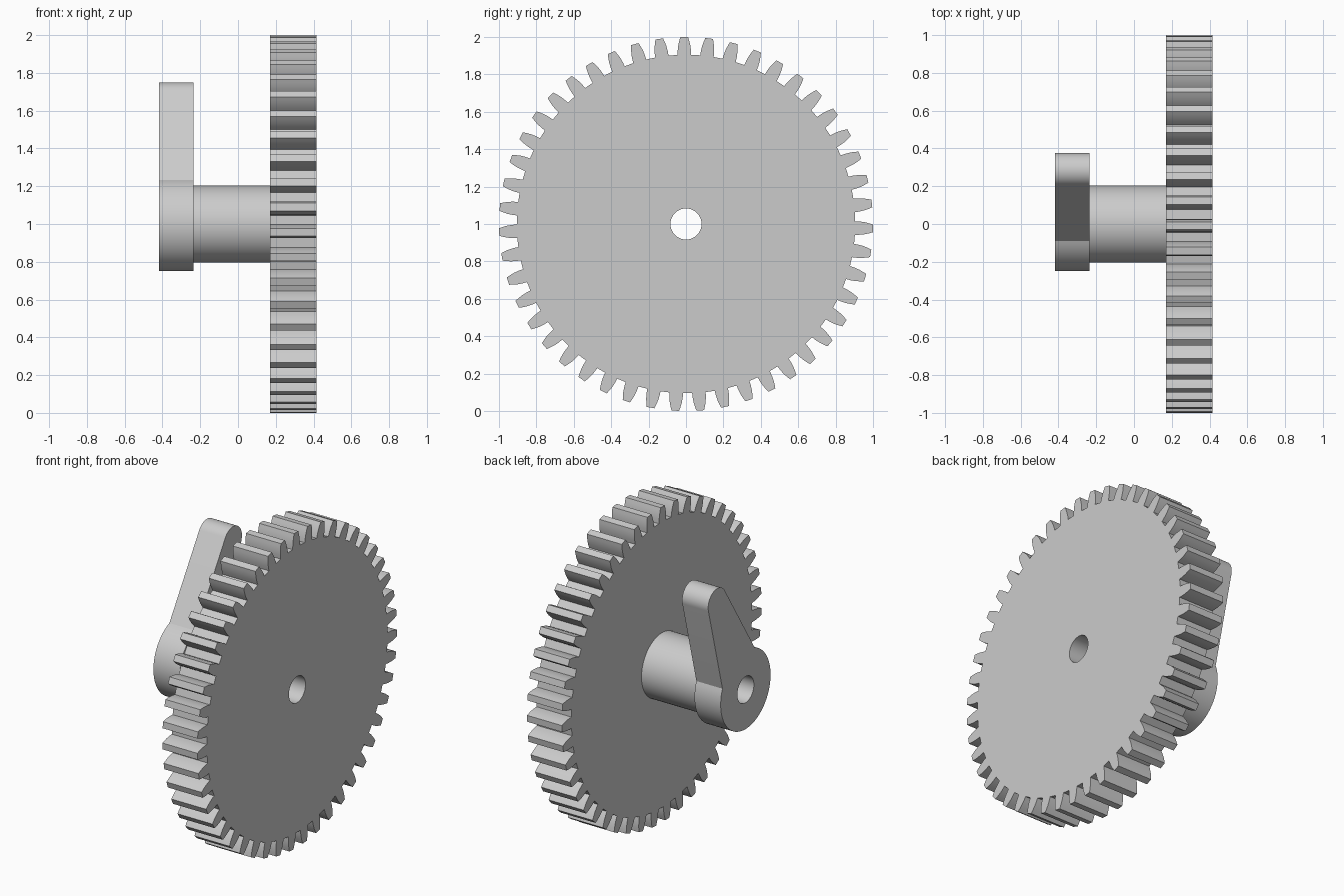
import bpy, bmesh
from math import sin, cos, pi, radians, atan2, hypot, asin
from mathutils import Matrix

cube = bpy.data.objects.get("Cube")
if cube:
    bpy.data.objects.remove(cube, do_unlink=True)

grey = bpy.data.materials.new("light_grey")
grey.use_nodes = True
colour = (0.6, 0.6, 0.6, 1)
grey.diffuse_color = colour
grey.node_tree.nodes["Principled BSDF"].inputs["Base Color"].default_value = colour

AXLE_Z = 1.0
BORE = 0.083
# Profiles are drawn in (y, z) around the axle and extruded along x
TO_WORLD = Matrix(((0, 0, 1, 0), (1, 0, 0, 0), (0, 1, 0, AXLE_Z), (0, 0, 0, 1)))


def arc(radius, start, end, steps, cy=0, cz=0):
    angles = [start + (end - start) * i / steps for i in range(steps + 1)]
    return [(cy + radius * cos(a), cz + radius * sin(a)) for a in angles]


def circle(radius, steps=64):
    return arc(radius, 0, 2 * pi, steps)[:-1]


def plate(name, outline, x0, x1):
    """Extrude an outline with a round bore between two x positions."""
    curve = bpy.data.curves.new(name + "_profile", "CURVE")
    curve.dimensions = "2D"
    curve.fill_mode = "BOTH"
    curve.extrude = (x1 - x0) / 2
    for points in (outline, circle(BORE)):
        spline = curve.splines.new("POLY")
        spline.points.add(len(points) - 1)
        for p, (y, z) in zip(spline.points, points):
            p.co = (y, z, 0, 1)
        spline.use_cyclic_u = True
    helper = bpy.data.objects.new(name + "_profile", curve)
    bpy.context.collection.objects.link(helper)
    graph = bpy.context.evaluated_depsgraph_get()
    mesh = bpy.data.meshes.new_from_object(helper.evaluated_get(graph))
    bpy.data.objects.remove(helper, do_unlink=True)

    bm = bmesh.new()
    bm.from_mesh(mesh)
    bmesh.ops.remove_doubles(bm, verts=bm.verts, dist=1e-5)
    bmesh.ops.recalc_face_normals(bm, faces=bm.faces)
    bm.transform(Matrix.Translation(((x0 + x1) / 2, 0, 0)) @ TO_WORLD)
    bm.to_mesh(mesh)
    bm.free()
    mesh.name = name
    mesh.materials.clear()
    mesh.materials.append(grey)
    obj = bpy.data.objects.new(name, mesh)
    bpy.context.collection.objects.link(obj)
    bpy.ops.object.select_all(action="DESELECT")
    obj.select_set(True)
    bpy.context.view_layer.objects.active = obj
    bpy.ops.object.shade_smooth_by_angle(angle=radians(20))
    return obj


# Gear wheel: one curved tooth flank, mirrored and repeated
TEETH = 47
FLANK = [(0.905, 0.040), (0.93, 0.038), (0.957, 0.0335), (0.98, 0.027), (1.0, 0.0205)]
gear = []
for i in range(TEETH):
    mid = pi / 2 + radians(0.55) + 2 * pi * i / TEETH
    gear += [(r * cos(mid - h), r * sin(mid - h)) for r, h in FLANK]
    gear += [(r * cos(mid + h), r * sin(mid + h)) for r, h in reversed(FLANK)]
plate("gear_wheel", gear, 0.17, 0.415)

# Hub sleeve between the gear and the lever
plate("hub_sleeve", circle(0.203), -0.235, 0.17)

# Lever: round boss with a tapering arm and rounded tip
TIP_Y, TIP_Z, TIP_R, BOSS_R = 0.285, 0.66, 0.09, 0.25
lean = atan2(TIP_Z, TIP_Y)
spread = radians(44.5)
reach = hypot(TIP_Y, TIP_Z) - BOSS_R * cos(spread)
drop = BOSS_R * sin(spread)
# Angle at which the arm sides meet the tip tangentially
side = pi / 2 - atan2(drop, reach) + asin(TIP_R / hypot(drop, reach))
lever = arc(BOSS_R, lean + spread, lean - spread + 2 * pi, 56)
lever += arc(TIP_R, lean - side, lean + side, 28, TIP_Y, TIP_Z)
plate("lever_arm", lever, -0.418, -0.235)
